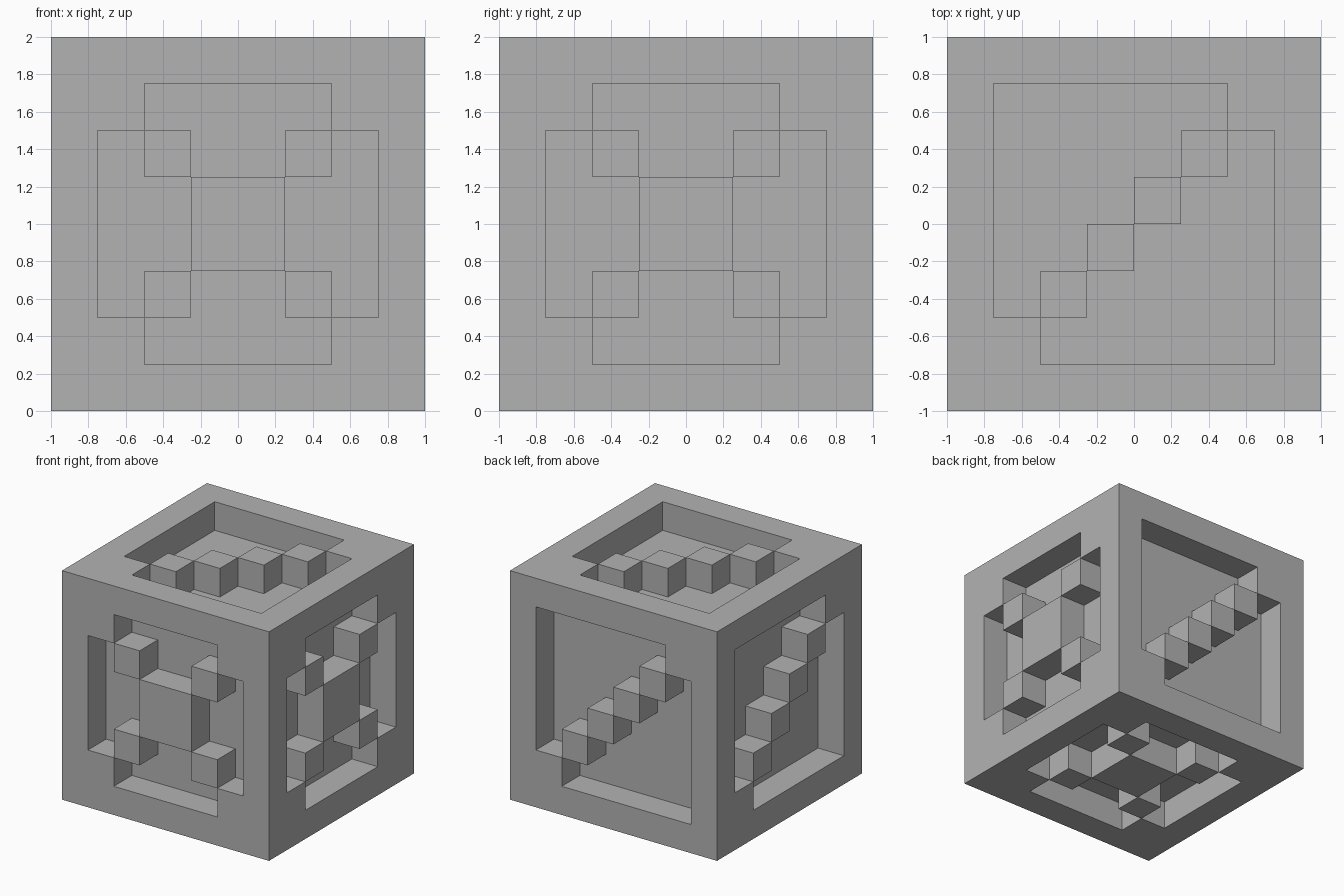
import bpy
import bmesh

CELL = 0.25      # the cube is carved on an 8 x 8 grid per side
EPS = 0.01

default = bpy.data.objects.get("Cube")
if default:
    bpy.data.objects.remove(default, do_unlink=True)

grey = bpy.data.materials.new("plain_grey")
grey.use_nodes = True
colour = (0.45, 0.45, 0.45, 1)
grey.diffuse_color = colour
grey.node_tree.nodes["Principled BSDF"].inputs["Base Color"].default_value = colour


def is_recessed(face, axis, side):
    """Inside the border, all cells sink except those on the diagonals."""
    centre = face.calc_center_median()
    a, b = [centre[i] for i in range(3) if i != axis]
    if max(abs(a), abs(b)) > 1 - CELL:
        return False
    # Front, +x side and underside keep both diagonals
    if side == (-1 if axis else 1) and axis != 2 or (axis == 2 and side < 0):
        return abs(abs(a) - abs(b)) > EPS
    # Top keeps the rising diagonal, back and -x side the falling one
    slope = 1 if axis == 2 else -1
    return abs(a - slope * b) > EPS


# Cube divided into square cells
bm = bmesh.new()
bmesh.ops.create_cube(bm, size=2)
bmesh.ops.subdivide_edges(bm, edges=bm.edges[:], cuts=7, use_grid_fill=True)

# Sink the patterned recess into each side
for axis in range(3):
    for side in (-1, 1):
        cells = [f for f in bm.faces
                 if f.normal[axis] * side > 0.9
                 and f.calc_center_median()[axis] * side > 1 - EPS
                 and is_recessed(f, axis, side)]
        result = bmesh.ops.extrude_face_region(bm, geom=cells)
        verts = [g for g in result["geom"] if isinstance(g, bmesh.types.BMVert)]
        for v in verts:
            v.co[axis] -= side * CELL
        bmesh.ops.delete(bm, geom=[f for f in cells if f.is_valid], context="FACES")
        bm.normal_update()

# Stand the finished block on the ground
bmesh.ops.translate(bm, verts=bm.verts, vec=(0, 0, 1))
mesh = bpy.data.meshes.new("carved_cube")
bm.to_mesh(mesh)
bm.free()
mesh.materials.append(grey)
bpy.context.collection.objects.link(bpy.data.objects.new("carved_cube", mesh))
